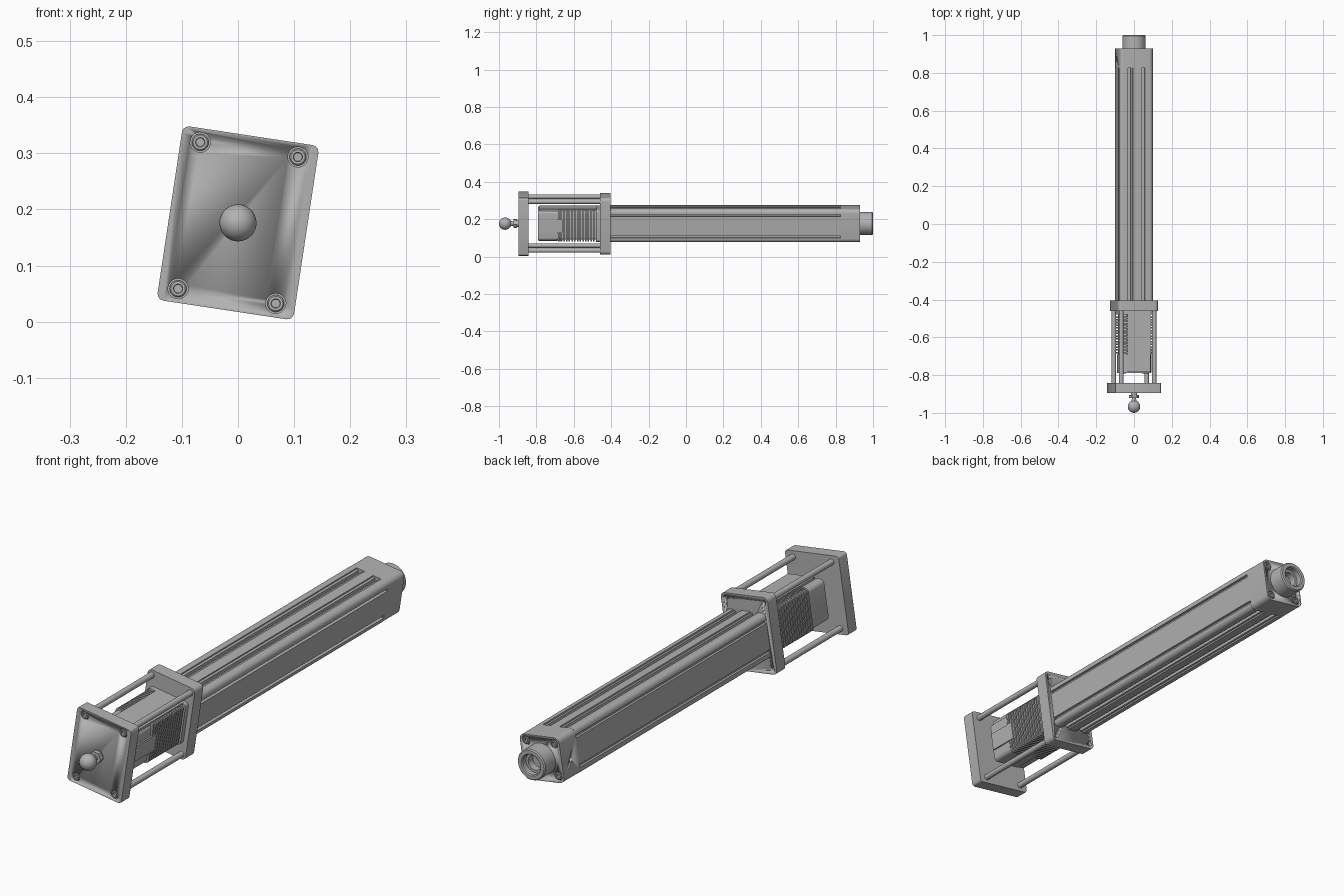
import bpy, bmesh
from math import cos, sin, pi, radians
from mathutils import Matrix

cube = bpy.data.objects.get("Cube")
if cube:
    bpy.data.objects.remove(cube, do_unlink=True)

grey = bpy.data.materials.new("machined grey")
grey.use_nodes = True
grey.diffuse_color = (0.45, 0.45, 0.45, 1)
grey.node_tree.nodes["Principled BSDF"].inputs["Base Color"].default_value = (0.45, 0.45, 0.45, 1)

# The whole assembly is rolled about its long axis
AXIS = Matrix.Translation((0, 0, 0.176)) @ Matrix.Rotation(radians(8.6), 4, 'Y')
CORNERS = [(1, 1), (-1, 1), (-1, -1), (1, -1)]


def finish(bm, name):
    bmesh.ops.remove_doubles(bm, verts=bm.verts, dist=1e-6)
    bmesh.ops.recalc_face_normals(bm, faces=bm.faces)
    bm.transform(AXIS)
    mesh = bpy.data.meshes.new(name)
    bm.to_mesh(mesh)
    bm.free()
    mesh.materials.append(grey)
    ob = bpy.data.objects.new(name, mesh)
    bpy.context.collection.objects.link(ob)
    bpy.ops.object.select_all(action='DESELECT')
    ob.select_set(True)
    bpy.context.view_layer.objects.active = ob
    bpy.ops.object.shade_smooth_by_angle(angle=radians(30))
    return ob


def prism(name, outline, y0, y1):
    """Extrude an (x, z) outline along y."""
    bm = bmesh.new()
    face = bm.faces.new([bm.verts.new((x, y0, z)) for x, z in outline])
    ext = bmesh.ops.extrude_face_region(bm, geom=[face], use_keep_orig=True)
    moved = [v for v in ext["geom"] if isinstance(v, bmesh.types.BMVert)]
    bmesh.ops.translate(bm, verts=moved, vec=(0, y1 - y0, 0))
    return finish(bm, name)


def lathe(name, profile, spots=((0, 0),), sides=32):
    """Spin a (radius, y) profile about the y direction at each spot."""
    bm = bmesh.new()
    for cx, cz in spots:
        rings = []
        for r, y in profile:
            n = sides if r > 0 else 1
            rings.append([bm.verts.new((cx + r * cos(2 * pi * i / sides), y,
                                        cz + r * sin(2 * pi * i / sides))) for i in range(n)])
        for a, b in zip(rings, rings[1:]):
            for i in range(sides):
                quad = [a[i % len(a)], a[(i + 1) % len(a)], b[(i + 1) % len(b)], b[i % len(b)]]
                bm.faces.new(list(dict.fromkeys(quad)))
    return finish(bm, name)


def rod(name, r, y0, y1, spots=((0, 0),), sides=24):
    return lathe(name, [(0, y0), (r, y0), (r, y1), (0, y1)], spots, sides)


def rounded(w, h, r, steps=6):
    """Rounded rectangle outline from half sizes."""
    pts = []
    for q, (sx, sz) in enumerate(CORNERS):
        for i in range(steps + 1):
            a = pi / 2 * (q + i / steps)
            pts.append((sx * (w - r) + r * cos(a), sz * (h - r) + r * sin(a)))
    return pts


def box(w0, w1, h0, h1):
    return [(w0, h0), (w1, h0), (w1, h1), (w0, h1)]


def spots(w, h):
    return [(sx * w, sz * h) for sx, sz in CORNERS]


def cut(ob, cutter):
    cutter.hide_render = True
    mod = ob.modifiers.new("cut", 'BOOLEAN')
    mod.operation, mod.solver, mod.object = 'DIFFERENCE', 'EXACT', cutter
    bpy.ops.object.select_all(action='DESELECT')
    bpy.context.view_layer.objects.active = ob
    ob.select_set(True)
    bpy.ops.object.modifier_apply(modifier=mod.name)
    bpy.data.objects.remove(cutter, do_unlink=True)


def screws(name, where, face, inward, r):
    """Socket head screws; inward is the y direction into the part."""
    profile = [(0, 0.012), (r, 0.012), (r, 0.003), (r * 0.85, 0.001),
               (r * 0.55, 0.001), (r * 0.5, 0.008), (0, 0.008)]
    lathe(name, [(p, face + inward * d) for p, d in profile], where)


bolts = spots(0.088, 0.132)

# Front plate with counterbored screws
front = prism("front_plate", rounded(0.123, 0.157, 0.012, 3), -0.895, -0.843)
cut(front, rod("bore_cutter", 0.018, -0.92, -0.883, bolts))
screws("front_screws", bolts, -0.895, 1, 0.015)

# Ball stud
ball = [(0.033 * sin(pi * i / 20), -0.967 - 0.033 * cos(pi * i / 20)) for i in range(18)]
lathe("ball_stud", ball + [(0.011, -0.925), (0.011, -0.89), (0, -0.89)])
rod("stud_nut", 0.026, -0.922, -0.904, sides=6)
rod("stud_collar", 0.017, -0.904, -0.893)

# Rear plate and the spacer rods
rear = prism("rear_plate", rounded(0.107, 0.153, 0.018), -0.46, -0.405)
cut(rear, rod("hole_cutter", 0.009, -0.418, -0.39, bolts))
rod("spacer_rods", 0.012, -0.845, -0.458, bolts)

# Motor: core, flange, cooling fins, end cap and cover panel
prism("motor_core", rounded(0.076, 0.076, 0.012), -0.7, -0.455)
prism("motor_flange", rounded(0.088, 0.088, 0.015), -0.48, -0.455)
for i in range(14):
    y = -0.685 + i * 0.0145
    prism("motor_fin", rounded(0.086, 0.086, 0.014, 3), y, y + 0.008)
prism("motor_end_cap", rounded(0.082, 0.082, 0.018), -0.79, -0.69)
prism("motor_cover", box(-0.048, 0.074, 0.07, 0.09), -0.782, -0.475)
prism("motor_side_cover", box(0.07, 0.088, -0.035, 0.035), -0.785, -0.66)
prism("motor_bottom_cover", box(-0.035, 0.035, -0.088, -0.07), -0.785, -0.66)
screws("motor_screws", spots(0.06, 0.06), -0.793, 1, 0.009)


# Slotted tube: wide stepped slots above and below, narrow ones on the sides
def slot(centre, steps):
    left = []
    depth = 0
    for half, d in steps:
        left += [(centre - half, depth), (centre - half, d)]
        depth = d
    return left + [(2 * centre - u, d) for u, d in reversed(left)]


def tube_outline(w, r):
    wide = [(0.018, 0.006), (0.008, 0.020)]
    narrow = [(0.006, 0.012)]
    pts = []
    for q in range(4):
        a0 = pi / 2 * q
        offset, steps = (0.058, narrow) if q % 2 == 0 else (0.038, wide)
        side = slot(-offset, steps) + slot(offset, steps)
        local = [(w - d, u) for u, d in side]
        local += [(w - r + r * cos(a), w - r + r * sin(a))
                  for a in [pi / 2 * i / 6 for i in range(7)]]
        pts += [(x * cos(a0) - z * sin(a0), x * sin(a0) + z * cos(a0)) for x, z in local]
    return pts


prism("slotted_tube", tube_outline(0.09, 0.02), -0.41, 0.826)

# End block with screws and a small vent hole
block = prism("end_block", rounded(0.09, 0.09, 0.022), 0.825, 0.93)
corner = spots(0.064, 0.064)
cut(block, rod("bore_cutter", 0.018, 0.918, 0.95, corner))
screws("end_screws", corner, 0.93, -1, 0.015)
vent = rod("vent_cutter", 0.008, -0.02, 0.02)
vent.data.transform(Matrix.Translation((-0.09, 0.875, 0.176)) @ Matrix.Rotation(pi / 2, 4, 'Z')
                    @ Matrix.Translation((0, 0, -0.176)))
cut(block, vent)

# Hollow output nose
lathe("output_nose", [(0.062, 0.925), (0.062, 0.995), (0.058, 1.0), (0.044, 1.0), (0.04, 0.996),
                      (0.04, 0.975), (0.03, 0.975), (0.03, 0.945), (0, 0.945)], sides=48)
